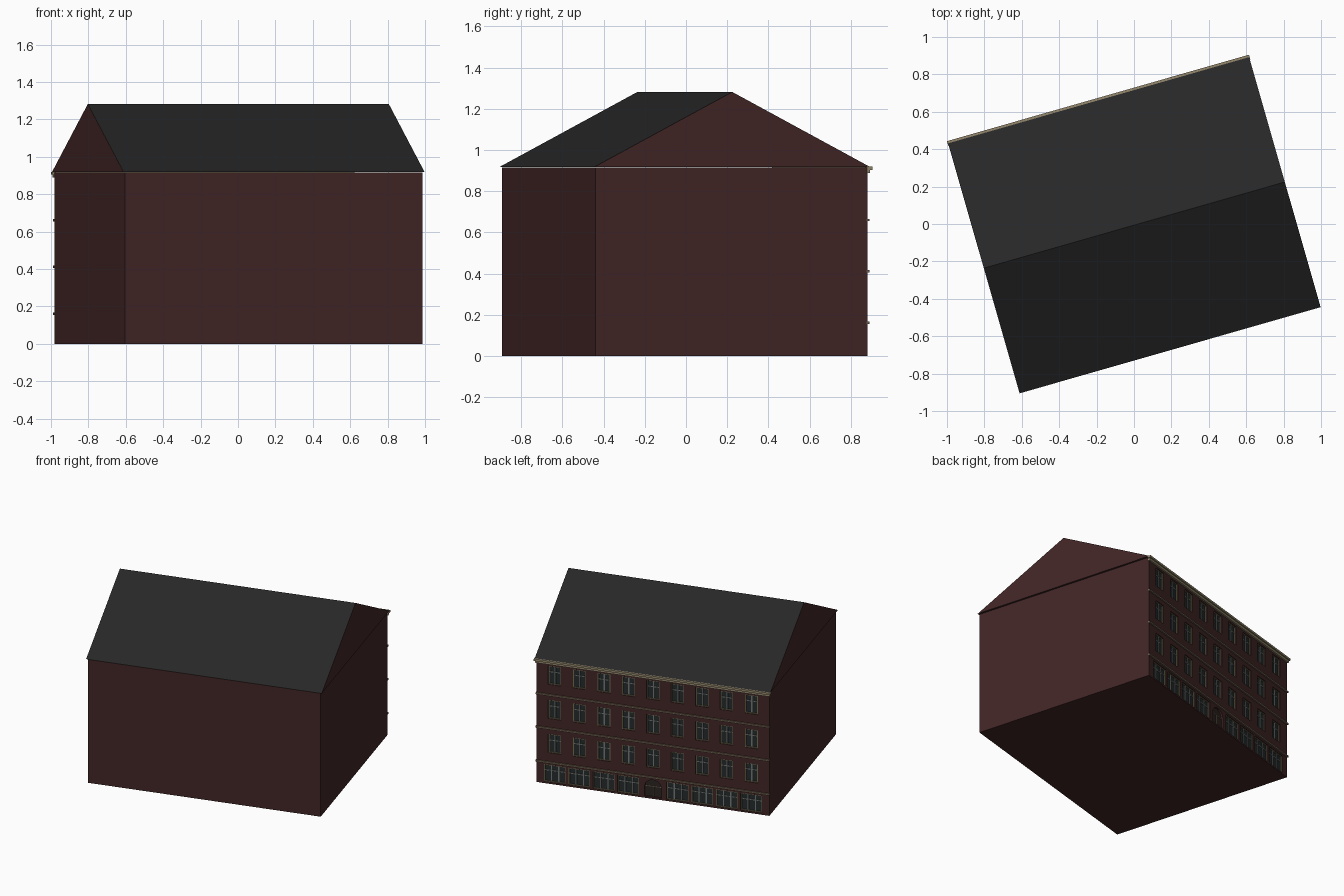
import bpy, bmesh, math
from mathutils import Matrix, Vector

if "Cube" in bpy.data.objects:
    bpy.data.objects.remove(bpy.data.objects["Cube"])

TURN = math.radians(15.97)            # the whole house is turned on its plot
U, VF, VB, EAVE = 0.827, -0.694, 0.68, 0.915   # wall half length, front, back, top
CUT = 0.016                           # depth of window reveals


def material(name, rgb):
    m = bpy.data.materials.new(name)
    m.diffuse_color = (*rgb, 1)
    m.use_nodes = True
    m.node_tree.nodes["Principled BSDF"].inputs["Base Color"].default_value = m.diffuse_color
    return m


BRICK = material("dark red brick", (0.054, 0.019, 0.019))
SLATE = material("black slate", (0.020, 0.020, 0.020))
STONE = material("tan stone", (0.30, 0.25, 0.155))
BAND = material("weathered stone", (0.17, 0.125, 0.085))
GLASS = material("dark glass", (0.018, 0.023, 0.023))
FRAME = material("olive frame", (0.17, 0.155, 0.085))
BAR = material("grey glazing bar", (0.17, 0.19, 0.18))
WOOD = material("dark door wood", (0.022, 0.018, 0.014))


def add_box(bm, x0, x1, y0, y1, z0, z1):
    size = Matrix.Diagonal((x1 - x0, y1 - y0, z1 - z0, 1))
    mid = Matrix.Translation(((x0 + x1) / 2, (y0 + y1) / 2, (z0 + z1) / 2))
    bmesh.ops.create_cube(bm, size=1, matrix=mid @ size)


def add_prism(bm, profile, y0, y1):
    """Extrude an x-z outline along y."""
    f = bm.faces.new([bm.verts.new((x, y0, z)) for x, z in profile])
    ext = bmesh.ops.extrude_face_region(bm, geom=[f])
    moved = [v for v in ext["geom"] if isinstance(v, bmesh.types.BMVert)]
    bmesh.ops.translate(bm, verts=moved, vec=Vector((0, y1 - y0, 0)))


def finish(bm, name, *mats):
    bmesh.ops.recalc_face_normals(bm, faces=bm.faces)
    me = bpy.data.meshes.new(name)
    bm.to_mesh(me)
    bm.free()
    for m in mats:
        me.materials.append(m)
    ob = bpy.data.objects.new(name, me)
    bpy.context.collection.objects.link(ob)
    ob.rotation_euler.z = TURN
    return ob


# Window and door layout: nine bays, three upper floors, shopfronts below
columns = [(i - 4) * 0.1746 for i in range(9)]
upper = [(x - 0.046, x + 0.046, z, z + 0.138)
         for x in columns for z in (0.23, 0.483, 0.736)]
shops = [(x - 0.077, x + 0.077, 0.012, 0.14) for x in columns if abs(x) > 0.01]


def arch(w, z0, spring, rise, n=10):
    top = [(w * math.cos(math.pi * i / n), spring + rise * math.sin(math.pi * i / n))
           for i in range(n + 1)]
    return [(-w, z0), (w, z0)] + top


# Walls with recessed openings
bm = bmesh.new()
add_box(bm, -U, U, VF, VB, 0, EAVE)
walls = finish(bm, "walls", BRICK)
bm = bmesh.new()
for x0, x1, z0, z1 in upper + shops:
    add_box(bm, x0, x1, VB - CUT, VB + 0.05, z0, z1)
add_prism(bm, arch(0.06, 0.012, 0.085, 0.055), VB - CUT, VB + 0.05)
cutter = finish(bm, "opening_cutter", BRICK)
cutter.hide_render = True
mod = walls.modifiers.new("openings", 'BOOLEAN')
mod.operation = 'DIFFERENCE'
mod.solver = 'EXACT'
mod.object = cutter
bpy.context.view_layer.objects.active = walls
bpy.ops.object.modifier_apply(modifier=mod.name)
bpy.data.objects.remove(cutter)

# Gabled roof: slate slopes, brick ends
bm = bmesh.new()
RU, R0, R1, RIDGE = 0.837, -0.702, 0.690, 1.282
ends = [[bm.verts.new((x, y, z)) for y, z in ((R0, 0.918), (R1, 0.918), (-0.006, RIDGE))]
        for x in (-RU, RU)]
for e in ends:
    bm.faces.new(e)
for i in range(3):
    j = (i + 1) % 3
    bm.faces.new((ends[0][i], ends[0][j], ends[1][j], ends[1][i]))
bmesh.ops.recalc_face_normals(bm, faces=bm.faces)
for f in bm.faces:
    f.material_index = 1 if f.normal.z > 0.3 else 0
finish(bm, "roof", BRICK, SLATE)

# Stepped cornice along the street side
bm = bmesh.new()
add_box(bm, -0.84, 0.84, VB - 0.005, 0.701, 0.904, 0.919)
add_box(bm, -0.833, 0.833, VB - 0.005, 0.692, 0.888, 0.904)
finish(bm, "cornice", STONE)

# Floor bands
bm = bmesh.new()
for z in (0.16, 0.412, 0.66):
    add_box(bm, -0.831, 0.831, VB - 0.005, VB + 0.010, z - 0.006, z + 0.006)
finish(bm, "floor_bands", BAND)

# Glass, frames and glazing bars
back = VB - CUT - 0.002
glass, frames, bars = bmesh.new(), bmesh.new(), bmesh.new()
for group, t, verticals in ((upper, 0.006, (0.5,)), (shops, 0.006, (0.33, 0.67))):
    for x0, x1, z0, z1 in group:
        add_box(glass, x0, x1, back, back + 0.005, z0, z1)
        y1 = back + 0.012
        add_box(frames, x0, x0 + t, back, y1, z0, z1)
        add_box(frames, x1 - t, x1, back, y1, z0, z1)
        add_box(frames, x0 + t, x1 - t, back, y1, z0, z0 + t)
        add_box(frames, x0 + t, x1 - t, back, y1, z1 - t, z1)
        for k in verticals:
            xc = x0 + (x1 - x0) * k
            add_box(bars, xc - 0.004, xc + 0.004, back, back + 0.010, z0 + t, z1 - t)
        zc = z0 + (z1 - z0) * 0.66
        add_box(bars, x0 + t, x1 - t, back, back + 0.009, zc - 0.003, zc + 0.003)
finish(glass, "window_glass", GLASS)
finish(frames, "window_frames", FRAME)
finish(bars, "glazing_bars", BAR)

# Arched entrance with a double door
bm = bmesh.new()
add_prism(bm, arch(0.06, 0.012, 0.085, 0.055), back, back + 0.005)
finish(bm, "entrance_door", WOOD)
bm = bmesh.new()
add_box(bm, -0.002, 0.002, back, back + 0.008, 0.012, 0.088)
add_box(bm, -0.06, 0.06, back, back + 0.008, 0.085, 0.090)
finish(bm, "door_trim", BAND)
